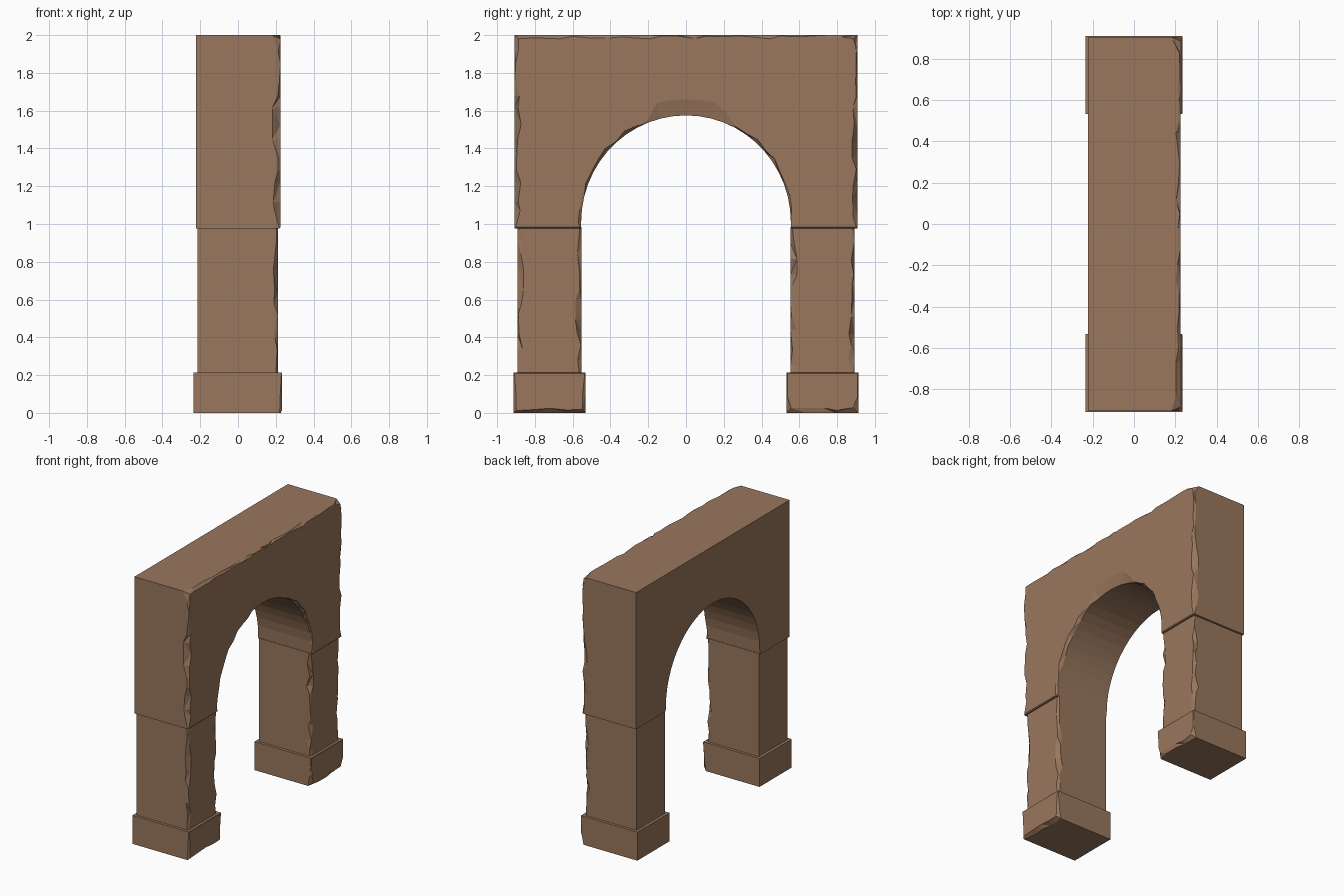
import bpy, bmesh, math, random
from mathutils import Vector

if "Cube" in bpy.data.objects:
    bpy.data.objects.remove(bpy.data.objects["Cube"])

random.seed(7)

stone = bpy.data.materials.new("brown stone")
stone.diffuse_color = (0.32, 0.185, 0.11, 1)
stone.use_nodes = True
stone.node_tree.nodes["Principled BSDF"].inputs["Base Color"].default_value = stone.diffuse_color


def densify(corners, step):
    """Split the long sides of a closed (y, z) outline into short pieces."""
    pts = []
    for i, p in enumerate(corners):
        q = corners[(i + 1) % len(corners)]
        d = math.dist(p, q)
        n = max(1, round(d / step))
        for k in range(n):
            t = k / n
            if k:
                t += random.uniform(-0.25, 0.25) / n
            pts.append(Vector((p[0] + (q[0] - p[0]) * t, p[1] + (q[1] - p[1]) * t)))
    return pts


def chipped_slab(name, corners, x0, x1, chip, step=0.08):
    """Extrude an outline along x, wearing away its edge on the +x side.
    chip(y, z) returns (depth along x, inset across the face)."""
    pts = densify(corners, step)
    n = len(pts)
    bm = bmesh.new()
    back, side, cap = [], [], []
    for i, p in enumerate(pts):
        d1 = (p - pts[i - 1]).normalized()
        d2 = (pts[(i + 1) % n] - p).normalized()
        n1, n2 = Vector((-d1.y, d1.x)), Vector((-d2.y, d2.x))
        m = (n1 + n2) / (1 + n1.dot(n2))
        a, b = chip(p.x, p.y)
        q = p + m * b
        back.append(bm.verts.new((x0, p.x, p.y)))
        side.append(bm.verts.new((x1 - a, p.x, p.y)))
        cap.append(bm.verts.new((x1, q.x, q.y)))
    for i in range(n):
        j = (i + 1) % n
        bm.faces.new((back[i], back[j], side[j], side[i]))
        if i % 2:
            bm.faces.new((side[i], side[j], cap[j]))
            bm.faces.new((side[i], cap[j], cap[i]))
        else:
            bm.faces.new((side[i], side[j], cap[i]))
            bm.faces.new((side[j], cap[j], cap[i]))
    bm.faces.new(cap)
    bm.faces.new(back)
    bmesh.ops.recalc_face_normals(bm, faces=bm.faces)
    bmesh.ops.triangulate(bm, faces=[f for f in bm.faces if len(f.verts) > 4])
    me = bpy.data.meshes.new(name)
    bm.to_mesh(me)
    bm.free()
    me.materials.append(stone)
    ob = bpy.data.objects.new(name, me)
    bpy.context.collection.objects.link(ob)
    return ob


def rough(lo, hi):
    return random.uniform(lo, hi)


# Arched upper block
def block_chip(y, z):
    if z > 1.99:                                   # top edge
        if abs(y) > 0.89:
            return 0.045, 0.02
        return rough(0.002, 0.025), rough(0.003, 0.02)
    if abs(y) > 0.89 and z > 0.99:                 # outer edges
        return rough(0.005, 0.045), rough(0.004, 0.035)
    if z < 0.99:                                   # underside
        return 0.006, 0.006
    if abs(y) < 0.17:                              # worn patch at the crown
        return 0.018, 0.085
    if z > 1.3 and random.random() < 0.3:          # broad shallow flakes
        return rough(0.012, 0.03), rough(0.05, 0.09)
    return rough(0.003, 0.03), rough(0.004, 0.02)


SEG = 26
arch = [(-0.555 * math.cos(math.pi * i / SEG), 1.01 + 0.565 * math.sin(math.pi * i / SEG))
        for i in range(SEG + 1)]
outline = ([(-0.907, 0.977), (-0.557, 0.977)] + arch +
           [(0.557, 0.977), (0.907, 0.977), (0.907, 2.0), (-0.907, 2.0)])
chipped_slab("arch_block", outline, -0.222, 0.225, block_chip)


# Pillars and plinths on both sides
def pillar_chip(y, z):
    if z < 0.2 or z > 0.97:
        return 0.01, 0.01
    return rough(0.003, 0.04), rough(0.003, 0.035)


def plinth_chip(y, z):
    if z < 0.01:
        return rough(0.005, 0.04), rough(0.005, 0.03)
    if z > 0.2:
        return 0.004, 0.004
    return rough(0.002, 0.02), rough(0.002, 0.02)


def box(y0, y1, z0, z1):
    return [(y0, z0), (y1, z0), (y1, z1), (y0, z1)]


for side, s in (("left", -1), ("right", 1)):
    ya, yb = sorted((s * 0.553, s * 0.892))
    chipped_slab(side + "_pillar", box(ya, yb, 0.19, 0.985), -0.215, 0.212, pillar_chip)
    ya, yb = sorted((s * 0.532, s * 0.912))
    base = chipped_slab(side + "_plinth", box(ya, yb, 0.0, 0.213), -0.236, 0.234, plinth_chip, 0.1)
